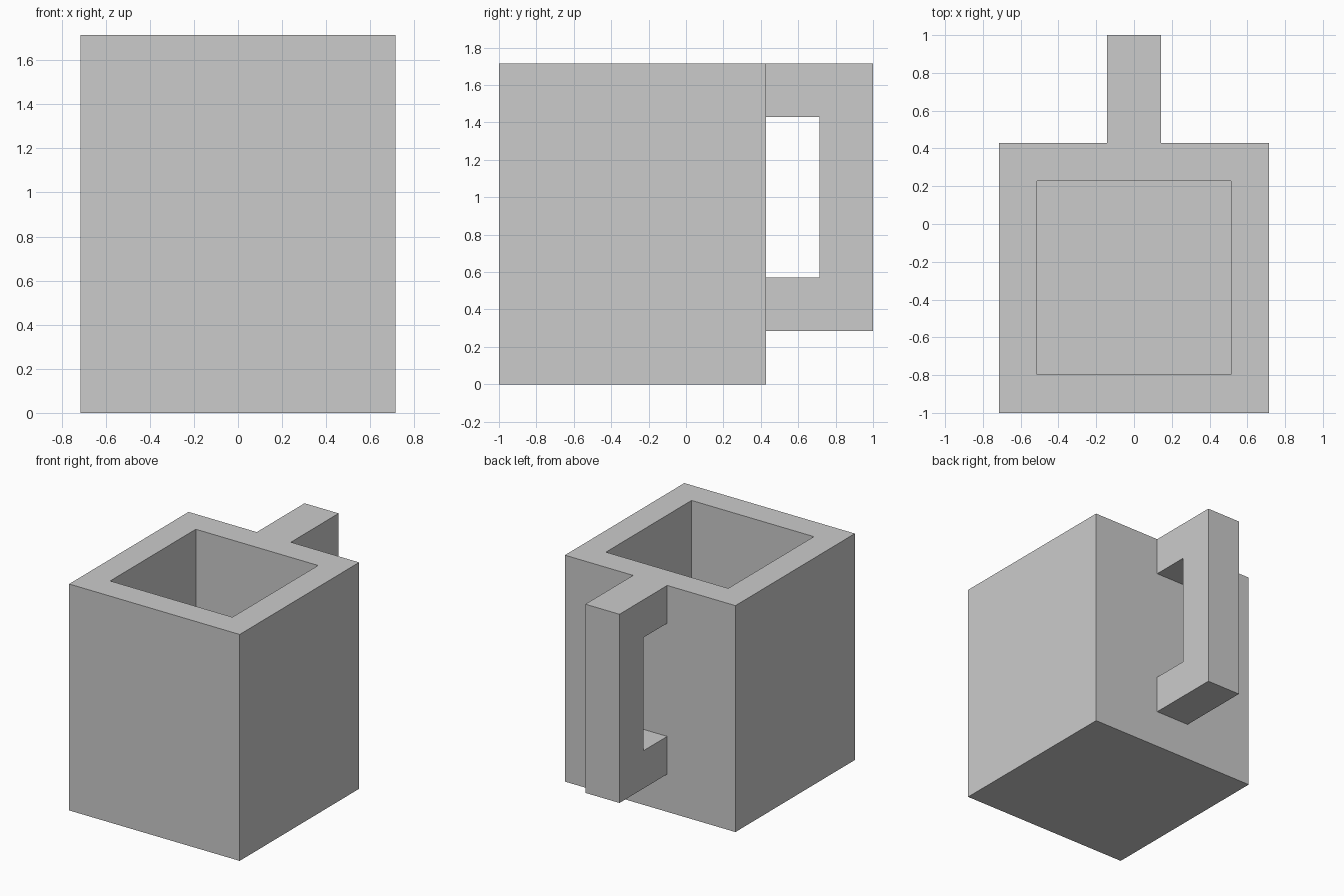
import bpy, bmesh
from mathutils import Vector

if "Cube" in bpy.data.objects:
    bpy.data.objects.remove(bpy.data.objects["Cube"])

U = 1 / 7  # design grid unit: every dimension is a multiple of this

grey = bpy.data.materials.new("plain grey")
grey.diffuse_color = (0.6, 0.6, 0.6, 1)
grey.use_nodes = True
grey.node_tree.nodes["Principled BSDF"].inputs["Base Color"].default_value = grey.diffuse_color


def finish(name, bm):
    bmesh.ops.recalc_face_normals(bm, faces=bm.faces)
    mesh = bpy.data.meshes.new(name)
    bm.to_mesh(mesh)
    bm.free()
    mesh.materials.append(grey)
    obj = bpy.data.objects.new(name, mesh)
    bpy.context.collection.objects.link(obj)
    return obj


def extruded(points, direction):
    """Closed solid from a flat outline pushed along a direction."""
    bm = bmesh.new()
    face = bm.faces.new([bm.verts.new(Vector(p) * U) for p in points])
    geom = bmesh.ops.extrude_face_region(bm, geom=[face], use_keep_orig=True)["geom"]
    verts = [g for g in geom if isinstance(g, bmesh.types.BMVert)]
    bmesh.ops.translate(bm, verts=verts, vec=Vector(direction) * U)
    bmesh.ops.recalc_face_normals(bm, faces=bm.faces)
    return bm


# Square cup with a hollow: inset the rim, then sink the inner face to the floor
bm = extruded([(-5, -7, 0), (5, -7, 0), (5, 3, 0), (-5, 3, 0)], (0, 0, 12))
top = max(bm.faces, key=lambda f: f.calc_center_median().z)
bmesh.ops.inset_region(bm, faces=[top], thickness=2 * U)
inner = bmesh.ops.extrude_discrete_faces(bm, faces=[top])["faces"][0]
bmesh.ops.translate(bm, verts=inner.verts, vec=(0, 0, -10 * U))
finish("cup_body", bm)

# C-shaped handle on the back, flush with the rim
profile = [(3, 2), (7, 2), (7, 12), (3, 12), (3, 10), (5, 10), (5, 4), (3, 4)]
finish("handle", extruded([(-1, y, z) for y, z in profile], (2, 0, 0)))
